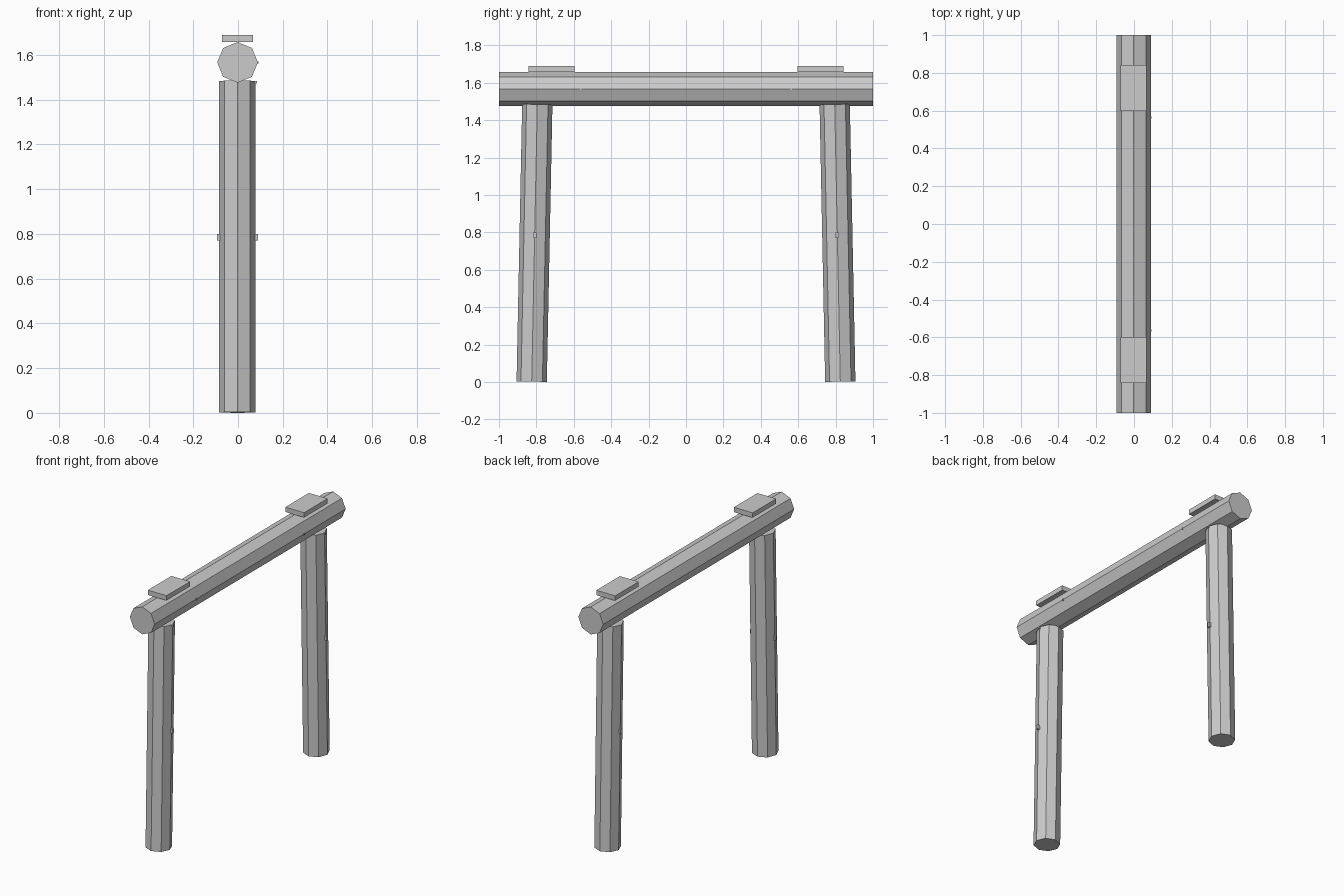
import bpy
import math
from mathutils import Vector

cube = bpy.data.objects.get("Cube")
if cube:
    bpy.data.objects.remove(cube, do_unlink=True)

grey = bpy.data.materials.new("plain_grey")
grey.use_nodes = True
grey.diffuse_color = (0.6, 0.6, 0.6, 1)
grey.node_tree.nodes["Principled BSDF"].inputs["Base Color"].default_value = (0.6, 0.6, 0.6, 1)


def finish(name):
    obj = bpy.context.object
    obj.name = name
    obj.data.materials.append(grey)
    return obj


def log(name, start, end, radius):
    """Eight-sided log between two points, with an edge on each axis."""
    start, end = Vector(start), Vector(end)
    axis = end - start
    tilt = math.atan2(-axis.y, axis.z)
    bpy.ops.mesh.primitive_cylinder_add(
        vertices=8, radius=radius, depth=axis.length,
        location=(start + end) / 2, rotation=(tilt, 0, 0))
    return finish(name)


def block(name, centre, size):
    bpy.ops.mesh.primitive_cube_add(size=1, location=centre)
    bpy.context.object.scale = size
    return finish(name)


# Horizontal beam
log("beam", (-0.002, -1, 1.567), (-0.002, 1, 1.567), 0.091)

for side, label in ((-1, "front"), (1, "back")):
    # Leaning leg
    log(label + "_leg", (-0.003, side * 0.825, 0.002), (-0.003, side * 0.795, 1.484), 0.081)
    # Flat plate lying on the beam
    block(label + "_plate", (-0.002, side * 0.72, 1.674), (0.138, 0.246, 0.032))
    # Pegs on both flanks of the leg
    for x, flank in ((-0.083, "right"), (0.08, "left")):
        block(f"{label}_{flank}_leg_peg", (x, side * 0.808, 0.785), (0.02, 0.016, 0.03))
    # Small pegs at the leg top and in the beam
    block(label + "_top_peg", (0.078, side * 0.797, 1.478), (0.012, 0.012, 0.012))
    block(label + "_beam_peg", (0.087, side * 0.563, 1.566), (0.01, 0.01, 0.01))
